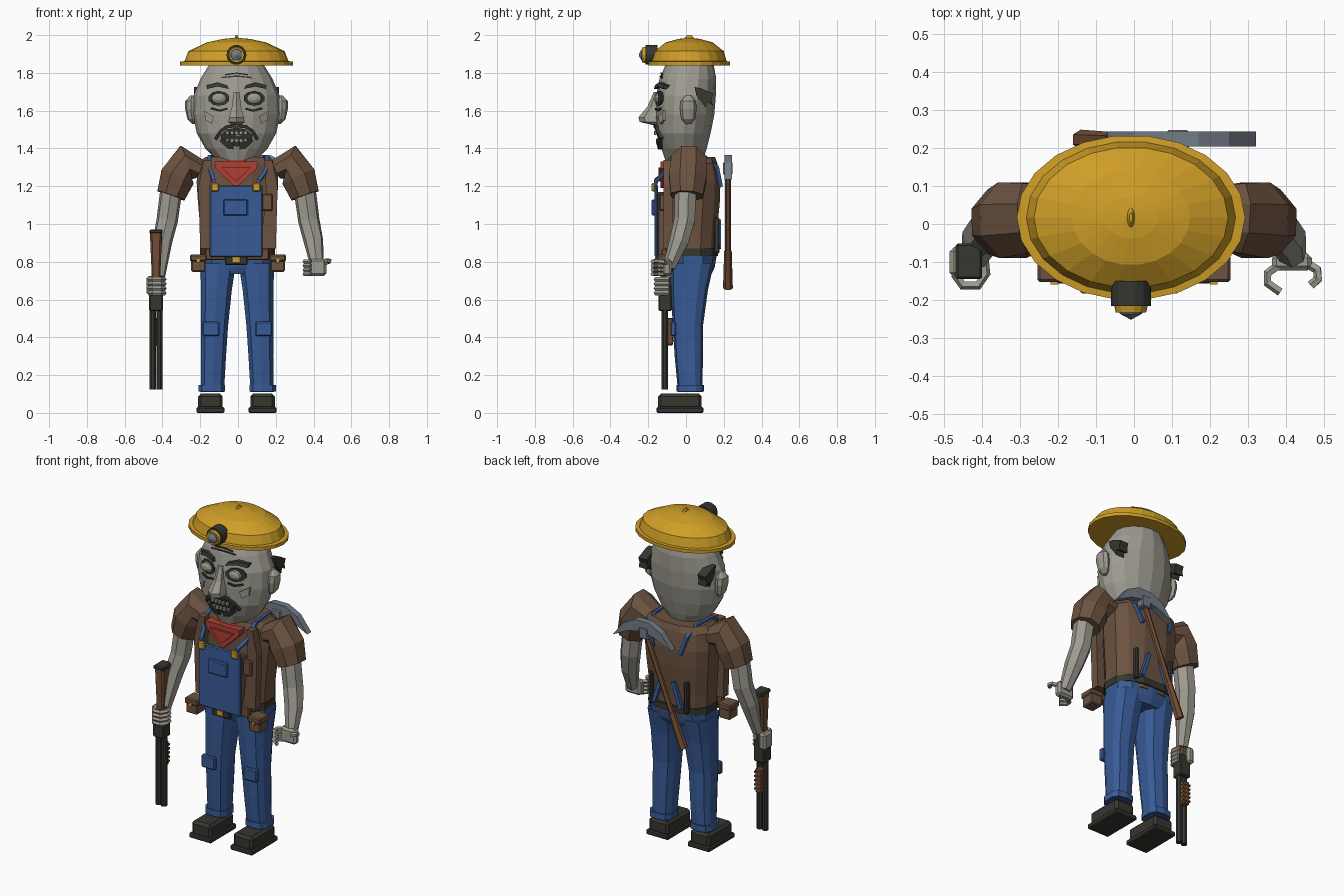
import bpy, bmesh, math
from mathutils import Vector

if "Cube" in bpy.data.objects:
    bpy.data.objects.remove(bpy.data.objects["Cube"])


def material(name, r, g, b):
    m = bpy.data.materials.new(name)
    m.use_nodes = True
    m.diffuse_color = (r, g, b, 1)
    m.node_tree.nodes["Principled BSDF"].inputs["Base Color"].default_value = (r, g, b, 1)
    return m


SKIN = material("grey skin", .34, .33, .28)
BLUE = material("denim blue", .04, .105, .31)
BROWN = material("vest brown", .15, .085, .052)
WOOD = material("wood", .17, .075, .035)
GOLD = material("helmet yellow", .62, .34, .02)
DARK = material("near black", .036, .038, .03)
STEEL = material("steel", .17, .2, .24)
RED = material("scarf red", .42, .05, .035)
SIDES = (("left", 1), ("right", -1))


def finish(name, bm, mat):
    bmesh.ops.remove_doubles(bm, verts=bm.verts, dist=1e-5)
    bmesh.ops.recalc_face_normals(bm, faces=bm.faces)
    mesh = bpy.data.meshes.new(name)
    bm.to_mesh(mesh)
    bm.free()
    mesh.materials.append(mat)
    ob = bpy.data.objects.new(name, mesh)
    bpy.context.collection.objects.link(ob)
    return ob


def skin_rings(name, rings, mat):
    bm = bmesh.new()
    loops = [[bm.verts.new(p) for p in ring] for ring in rings]
    n = len(loops[0])
    for a, b in zip(loops, loops[1:]):
        for i in range(n):
            j = (i + 1) % n
            bm.faces.new((a[i], a[j], b[j], b[i]))
    bm.faces.new(loops[0])
    bm.faces.new(loops[-1])
    return finish(name, bm, mat)


def oval(n, power=2, phase=.5):
    for i in range(n):
        t = (i + phase) * math.tau / n
        c, s = math.cos(t), math.sin(t)
        yield (math.copysign(abs(c) ** (2 / power), c), math.copysign(abs(s) ** (2 / power), s))


def loft(name, rings, mat, n=8, power=2, phase=0):
    """Horizontal oval rings given as x, y, z, radius x, radius y."""
    return skin_rings(name, [[(x + c * a, y + s * b, z) for c, s in oval(n, power, phase)]
                             for x, y, z, a, b in rings], mat)


def tube(name, pts, radii, mat, n=6):
    """Rings square to a path; each radius may be a number or a pair."""
    pts = [Vector(p) for p in pts]
    span = [max(p[k] for p in pts) - min(p[k] for p in pts) for k in range(3)]
    ref = Vector((0, 0, 0))
    ref[min((1, 0, 2), key=lambda k: span[k])] = 1
    rings = []
    for i, p in enumerate(pts):
        d = (pts[min(i + 1, len(pts) - 1)] - pts[max(i - 1, 0)]).normalized()
        u = ref.cross(d).normalized()
        v = d.cross(u)
        r = radii[i] if isinstance(radii, (list, tuple)) else radii
        a, b = r if isinstance(r, tuple) else (r, r)
        rings.append([p + u * c * a + v * s * b for c, s in oval(n)])
    return skin_rings(name, rings, mat)


def box(name, loc, size, mat, bevel=.006):
    bm = bmesh.new()
    bmesh.ops.create_cube(bm, size=1)
    for v in bm.verts:
        v.co = Vector(loc) + Vector([v.co[k] * size[k] for k in range(3)])
    if bevel:
        bmesh.ops.bevel(bm, geom=bm.edges[:], offset=bevel, segments=1, affect='EDGES')
    return finish(name, bm, mat)


def prism(name, pts, lo, hi, mat, axis="y"):
    def place(p, d):
        return (p[0], d, p[1]) if axis == "y" else (d, p[0], p[1])
    return skin_rings(name, [[place(p, d) for p in pts] for d in (lo, hi)], mat)


# Head
HEAD = [(1.34, -.01, .105, .10), (1.40, -.01, .165, .12), (1.48, -.012, .21, .142),
        (1.58, -.005, .232, .155), (1.68, 0, .228, .158), (1.77, .01, .19, .15),
        (1.85, .02, .14, .125)]
CX = -.008
loft("head", [(CX, y, z, a, b) for z, y, a, b in HEAD], SKIN, 16)
loft("neck", [(CX, 0, 1.26, .07, .08), (CX, 0, 1.36, .08, .08)], SKIN)


def face_y(x, z):
    for p, q in zip(HEAD, HEAD[1:]):
        if p[0] <= z <= q[0]:
            t = (z - p[0]) / (q[0] - p[0])
            _, y, a, b = [m + (k - m) * t for m, k in zip(p, q)]
            return y - b * math.sqrt(max(0, 1 - (x / a) ** 2))
    return -.1


def on_face(name, pts, out, mat):
    skin_rings(name, [[(CX + x, face_y(x, z) - d, z) for x, z in pts] for d in (-.02, out)], mat)


def stroke(name, pts, r, mat):
    tube(name, [(CX + x, face_y(x, z) - r * .5, z) for x, z in pts], r, mat, 4)


for side, s in SIDES:
    on_face(side + "_eye_socket", [(s * .093 + .057 * c, 1.665 + .04 * k) for c, k in oval(10)], .007, DARK)
    ey = face_y(.093, 1.665)
    tube(side + "_eye", [(CX + s * .093, ey + d, 1.665) for d in (0, -.014, -.024)],
         [(.03, .042), (.028, .038), (.012, .016)], SKIN, 10)
    on_face(side + "_eyebrow", [(s * x, z) for x, z in
            ((.04, 1.715), (.05, 1.735), (.1, 1.75), (.16, 1.735), (.155, 1.715), (.1, 1.728))], .022, DARK)
    stroke(side + "_eye_bag", [(s * .05, 1.61), (s * .09, 1.6), (s * .135, 1.612)], .007, DARK)
    on_face(side + "_cheek", [(s * x, z) for x, z in
            ((.12, 1.57), (.17, 1.6), (.165, 1.55), (.13, 1.53))], .012, SKIN)
    stroke(side + "_moustache", [(s * .005, 1.52), (s * .05, 1.515), (s * .085, 1.49), (s * .11, 1.45)], .012, DARK)
    on_face(side + "_beard", [(s * x, z) for x, z in
            ((.015, 1.43), (.075, 1.45), (.09, 1.44), (.05, 1.4), (.015, 1.395))], .02, DARK)
    loft(side + "_ear", [(CX + s * x, .012, z, a, b) for x, z, a, b in
         ((.225, 1.53, .01, .015), (.235, 1.555, .025, .036), (.242, 1.61, .03, .045),
          (.242, 1.65, .03, .04), (.235, 1.68, .01, .015))], SKIN, 8)
    prism(side + "_hair", [(.045, 1.725), (.075, 1.72), (.11, 1.705), (.145, 1.69), (.135, 1.66),
          (.14, 1.63), (.11, 1.645), (.105, 1.615), (.08, 1.65), (.055, 1.68)],
          s * .17 + CX, s * .225 + CX, DARK, "x")
on_face("mouth", [(.085 * c, 1.46 + .05 * k) for c, k in oval(10)], .008, DARK)
for i in range(5):
    x = (i - 2) * .024
    for z, row in ((1.483, "upper"), (1.442, "lower")):
        box(row + "_tooth", (CX + x, face_y(x, z) - .01, z), (.02, .012, .022), SKIN, .003)
for i, z in enumerate((1.775, 1.79)):
    stroke("forehead_wrinkle", [(-.08 + i * .02, z), (0, z + .008), (.08 - i * .02, z)], .005, DARK)
loft("nose", [(CX, -.15, 1.525, .03, .03), (CX, -.185, 1.54, .05, .06), (CX, -.19, 1.565, .045, .062),
              (CX, -.165, 1.62, .028, .04), (CX, -.15, 1.7, .018, .02)], SKIN, 6, phase=.5)

# Helmet and lamp
loft("helmet", [(CX, .017, z, a, b) for z, a, b in
     ((1.84, .3, .217), (1.86, .3, .217), (1.862, .275, .2), (1.915, .255, .185), (1.962, .155, .125),
      (1.98, .07, .055), (1.985, .012, .012), (1.985, .01, .025), (2.0, .004, .012))], GOLD, 22)
tube("lamp_housing", [(CX, -.15, 1.895), (CX, -.215, 1.895)], .053, DARK, 14)
tube("lamp_rim", [(CX, -.21, 1.895), (CX, -.232, 1.895)], [.045, .04], GOLD, 14)
tube("lamp_lens", [(CX, -.225, 1.895), (CX, -.236, 1.895), (CX, -.25, 1.895)], [.034, .03, .003], STEEL, 12)

# Torso, belt and neckerchief
loft("vest", [(-.003, y, z, a, b) for z, y, a, b in
     ((.81, .03, .195, .13), (.95, .032, .2, .135), (1.12, .04, .215, .143), (1.22, .043, .222, .143),
      (1.32, .035, .215, .135), (1.355, .032, .175, .125))], BROWN, 12, 2.6, .5)
loft("belt", [(-.003, .03, z, .203, .142) for z in (.83, .87)], DARK, 12, 2.6, .5)
box("belt_front", (-.005, -.115, .84), (.34, .03, .06), WOOD)
box("buckle_plate", (-.01, -.14, .805), (.12, .03, .045), DARK)
box("buckle", (-.01, -.157, .81), (.045, .012, .035), GOLD, .003)
prism("scarf", [(-.125, 1.33), (.105, 1.33), (.1, 1.295), (-.01, 1.19), (-.12, 1.295)], -.135, -.08, RED)
prism("scarf_fold", [(-.09, 1.3), (.07, 1.3), (-.01, 1.225)], -.145, -.13, RED)
loft("collar", [(CX, .01, 1.3, .13, .125), (CX, .01, 1.355, .115, .115)], RED, 10)

# Overalls
box("bib", (-.01, -.157, 1.015), (.28, .018, .38), BLUE)
box("bib_pocket", (-.013, -.172, 1.087), (.13, .02, .085), BLUE)
box("bib_backing", (-.01, -.11, 1.0), (.25, .08, .34), BROWN)
loft("hips", [(-.002, .035, .735, .15, .1), (-.002, .037, .77, .195, .115), (-.002, .037, .83, .2, .125)], BLUE, 10, 2.8, .5)
for side, s in SIDES:
    prism(side + "_vest_front", [(s * .12 - .005, .87), (s * .2, .87), (s * .21, 1.2), (s * .18, 1.34),
          (s * .14, 1.34), (s * .15, 1.15)], -.12, -.07, BROWN)
    tube(side + "_strap", [(s * .11 - .01, -.16, 1.19), (s * .12 - .01, -.16, 1.23), (s * .14, -.12, 1.27),
         (s * .16, -.1, 1.31), (s * .15, -.05, 1.355), (s * .14, .1, 1.355), (s * .12, .165, 1.3),
         (s * .09, .185, 1.2)], .014, BLUE, 4)
    box(side + "_strap_buckle", (s * .11 - .012, -.172, 1.195), (.042, .02, .045), GOLD)
    tube(side + "_back_strap", [(s * .09, .175, .87), (s * .04, .175, 1.02)], .016, BLUE, 4)
    box(side + "_back_sheath", (s * .12, .162, .94), (.025, .03, .19), DARK)
    box(side + "_pouch", (s * .21, -.105, .787), (.075, .08, .08), BROWN)
    box(side + "_pouch_flap", (s * .21, -.107, .82), (.087, .09, .035), BROWN)
    box(side + "_pouch_button", (s * .21, -.155, .805), (.02, .008, .02), GOLD, 0)

    # Legs and boots
    loft(side + "_leg", [(s * x - .004, y, z, a, b) for x, y, z, a, b in
         ((.132, .022, .11, .064, .064), (.125, .015, .3, .068, .075), (.12, .01, .46, .074, .08),
          (.11, .018, .65, .084, .098), (.102, .032, .79, .098, .115))], BLUE, 10, 2.8, .5)
    loft(side + "_cuff", [(s * .135 - .004, .022, z, .072, .073) for z in (.112, .148)], BLUE, 10, 3, .5)
    box(side + "_knee_patch", (s * .14 - .004, -.068, .445), (.09, .03, .075), BLUE)
    box(side + "_boot", (s * .138 - .008, -.032, .06), (.13, .23, .085), DARK, .015)
    box(side + "_boot_sole", (s * .138 - .008, -.032, .015), (.148, .248, .03), DARK)

    # Sleeves and arms
    tube(side + "_sleeve", [(s * .2, .02, 1.29), (s * .275, .015, 1.325), (s * .32, .01, 1.25), (s * .355, .005, 1.15)],
         [(.055, .085), (.1, .1), (.1, .108), (.082, .092)], BROWN, 8)
    tube(side + "_arm", [(s * .352, 0, 1.19), (s * .375, -.005, 1.02), (s * .4, -.035, .91),
         (s * .42, -.09, .77 if s > 0 else .72)], [.06, .058, .053, .034], SKIN, 7)
box("chest_pocket", (.155, -.125, 1.115), (.055, .03, .09), BROWN)

# Open left hand
box("left_palm", (.415, -.1, .77), (.105, .045, .09), SKIN, .012)
for i in range(4):
    z = .735 + i * .022
    tube("left_finger", [(.385, -.105, z), (.352, -.13, z), (.352, -.155, z), (.385, -.178, z)], .012, SKIN, 5)
tube("left_thumb", [(.45, -.1, .79), (.482, -.12, .8), (.484, -.145, .805), (.465, -.162, .805)], .013, SKIN, 5)

# Shotgun gripped in the right hand
GX = -.434
box("right_palm", (-.462, -.1, .675), (.045, .08, .1), SKIN, .012)
for i in range(4):
    z = .635 + i * .024
    tube("right_finger", [(-.47, -.13, z), (-.45, -.16, z), (-.41, -.16, z), (-.39, -.13, z), (-.395, -.09, z)],
         .013, SKIN, 5)
loft("gun_stock", [(GX, -.108, .66, .024, .025), (GX, -.105, .78, .026, .032), (GX, -.098, .955, .034, .046)],
     WOOD, 8, 4, .5)
box("gun_butt", (GX, -.098, .96), (.07, .094, .022), DARK)
box("gun_receiver", (GX, -.11, .605), (.072, .07, .13), DARK)
box("gun_foregrip", (GX, -.088, .43), (.045, .04, .145), WOOD)
for i in range(5):
    box("foregrip_ridge", (GX, -.088, .38 + i * .025), (.052, .046, .01), WOOD, 0)
for side, s in SIDES:
    tube(side + "_barrel", [(GX + s * .018, -.112, .56), (GX + s * .018, -.112, .125)], .018, DARK, 8)

# Pickaxe slung on the back
top, foot = Vector((.125, .222, 1.32)), Vector((-.14, .222, .66))
tube("pick_handle", [foot, top], .016, WOOD, 6)
tube("pick_grip", [foot, foot.lerp(top, .3)], [.026, .02], WOOD, 6)
box("pick_socket", (.115, .222, 1.295), (.06, .05, .07), STEEL)
prism("pick_head", [(-.07, 1.235), (.0, 1.325), (.08, 1.365), (.17, 1.365), (.25, 1.325), (.32, 1.235),
      (.22, 1.285), (.125, 1.305), (.04, 1.285)], .203, .243, STEEL)
